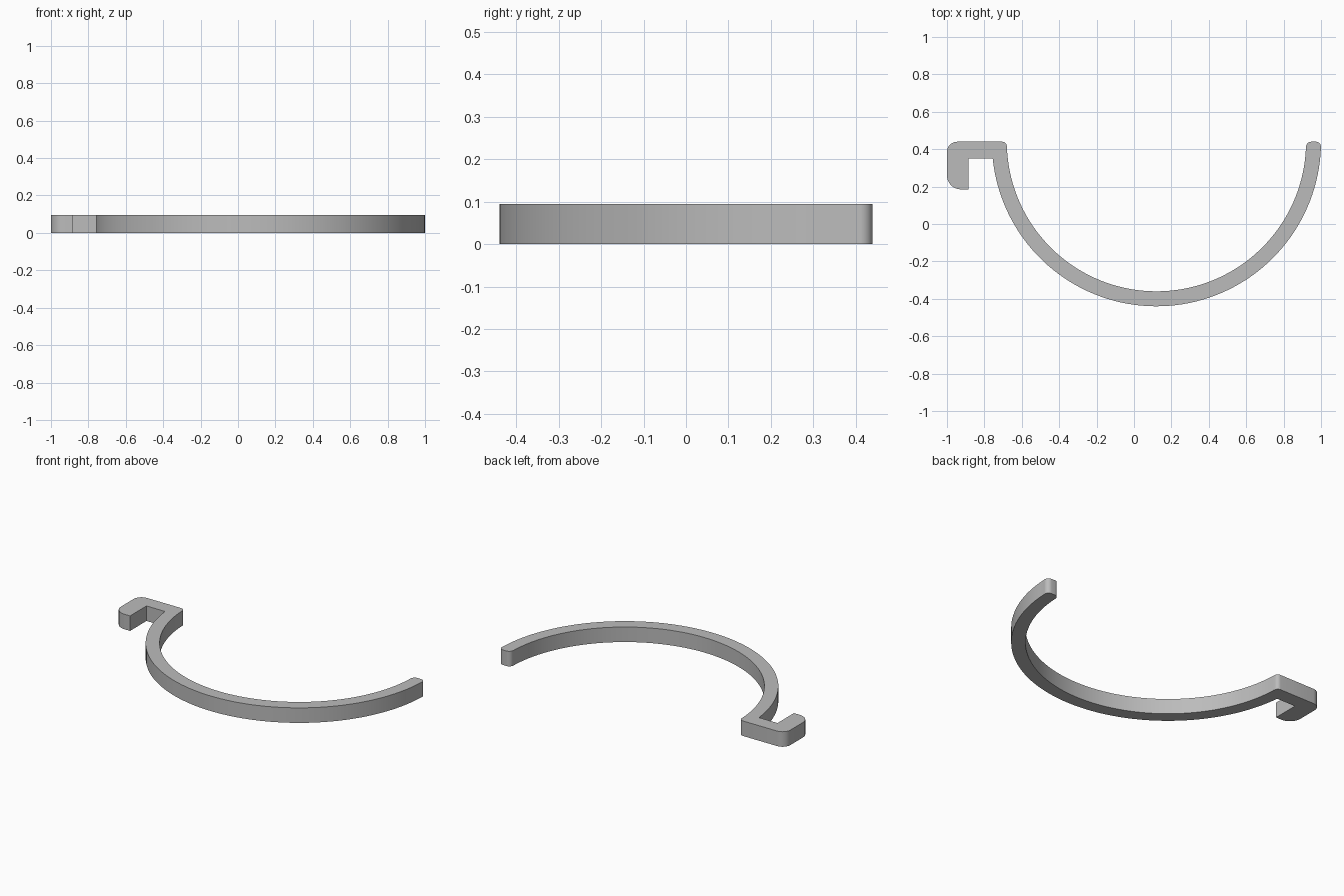
import bpy, bmesh
from math import sin, cos, pi, radians
from mathutils import Vector

if "Cube" in bpy.data.objects:
    bpy.data.objects.remove(bpy.data.objects["Cube"])

HEIGHT = 0.095
CENTRE = Vector((0.12, 0.44))
OUTER, INNER = 0.88, 0.80
TOP = 0.44


def arc(radius, start, end, steps=72):
    """Points along the curved band, angles in degrees."""
    angles = [radians(start + (end - start) * i / steps) for i in range(steps + 1)]
    return [CENTRE + radius * Vector((cos(a), sin(a))) for a in angles]


def corner(x, y, into, out, radius, steps=8):
    """Rounded right-angle corner; into and out are the travel directions."""
    into, out = Vector(into), Vector(out)
    pivot = Vector((x, y)) + radius * (out - into)
    return [pivot + radius * (into * sin(t) - out * cos(t))
            for t in (i / steps * pi / 2 for i in range(steps + 1))]


up, down, left, right = (0, 1), (0, -1), (-1, 0), (1, 0)

# Outer side of the band, from the hook to the free tip
outline = arc(OUTER, 185.9, 358)
# Rounded free tip
outline += corner(CENTRE.x + OUTER, TOP, up, left, 0.028)
outline += corner(CENTRE.x + INNER, TOP, left, down, 0.028)
# Inner side of the band, back to the hook
outline += arc(INNER, 358, 182)
# Hook
outline += corner(CENTRE.x - INNER, TOP, up, left, 0.025)
outline += corner(-1, TOP, left, down, 0.055)
outline += corner(-1, 0.185, down, right, 0.075)
outline += [Vector(p) for p in ((-0.885, 0.185), (-0.885, 0.35))]

# Extrude the outline to a solid
bm = bmesh.new()
base = bm.faces.new([bm.verts.new((p.x, p.y, 0)) for p in outline])
solid = bmesh.ops.extrude_face_region(bm, geom=[base], use_keep_orig=True)
bmesh.ops.translate(bm, vec=(0, 0, HEIGHT),
                    verts=[v for v in solid["geom"] if isinstance(v, bmesh.types.BMVert)])
bmesh.ops.recalc_face_normals(bm, faces=bm.faces)
bmesh.ops.triangulate(bm, faces=[f for f in bm.faces if len(f.verts) > 4])
mesh = bpy.data.meshes.new("hooked_band")
bm.to_mesh(mesh)
bm.free()

band = bpy.data.objects.new("hooked_band", mesh)
bpy.context.collection.objects.link(band)

# Plain grey material
grey = bpy.data.materials.new("plain_grey")
grey.use_nodes = True
grey.diffuse_color = (0.5, 0.5, 0.5, 1)
grey.node_tree.nodes["Principled BSDF"].inputs["Base Color"].default_value = (0.5, 0.5, 0.5, 1)
mesh.materials.append(grey)

# Smooth curved sides, sharp rims
bpy.ops.object.select_all(action="DESELECT")
band.select_set(True)
bpy.context.view_layer.objects.active = band
bpy.ops.object.shade_smooth_by_angle(angle=radians(30))
